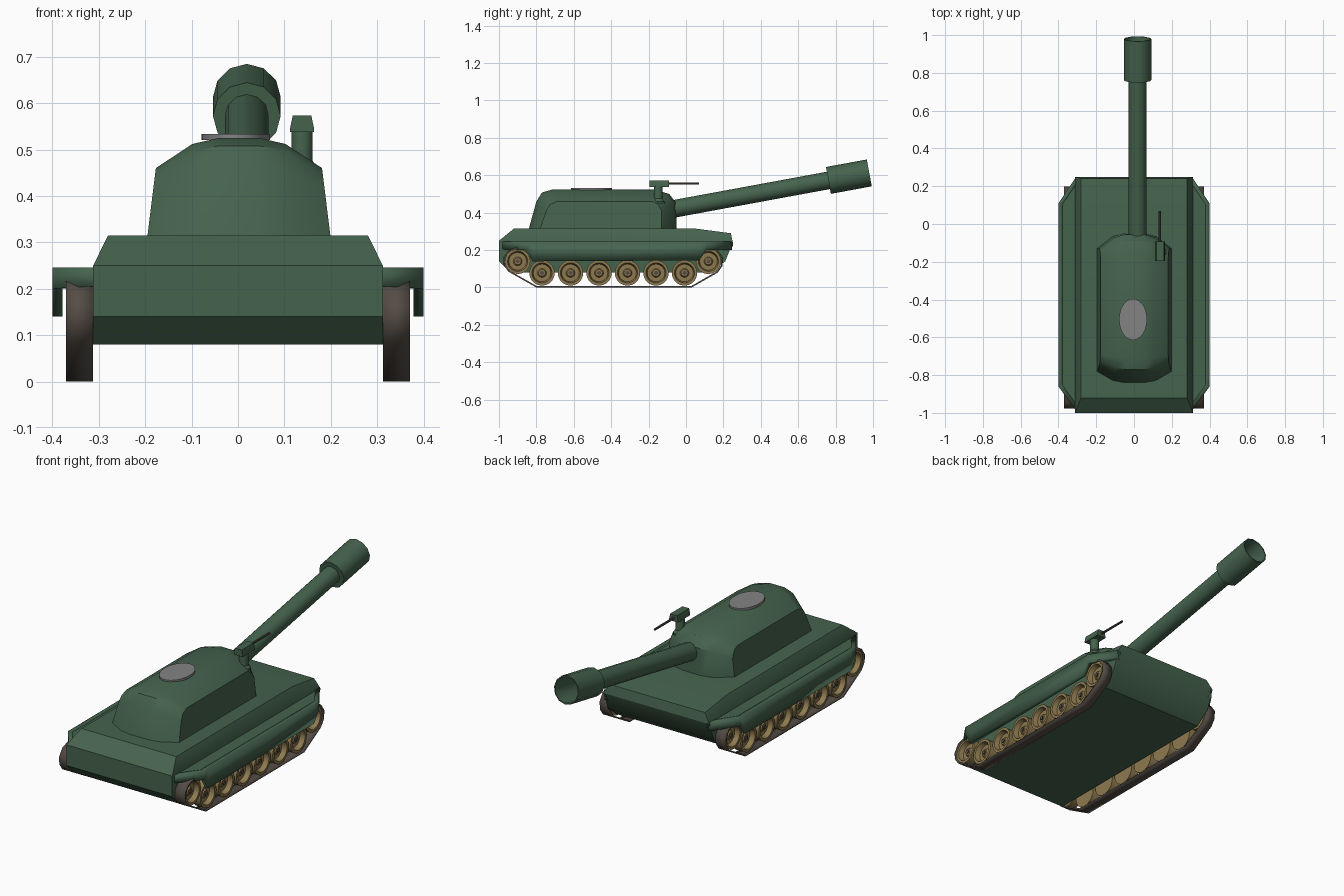
import bpy, bmesh, math
from mathutils import Matrix, Vector

if "Cube" in bpy.data.objects:
    bpy.data.objects.remove(bpy.data.objects["Cube"])


def material(name, rgb):
    m = bpy.data.materials.new(name)
    m.use_nodes = True
    m.diffuse_color = (*rgb, 1)
    m.node_tree.nodes["Principled BSDF"].inputs["Base Color"].default_value = (*rgb, 1)
    return m


GREEN = material("army_green", (0.06, 0.125, 0.075))
TAN = material("wheel_tan", (0.27, 0.195, 0.08))
DARK = material("track_brown", (0.09, 0.073, 0.06))
GREY = material("hatch_grey", (0.23, 0.23, 0.23))


def finish(name, bm, mat, mirror=False, thickness=0, recalc=True):
    if recalc:
        bmesh.ops.recalc_face_normals(bm, faces=bm.faces)
    mesh = bpy.data.meshes.new(name)
    bm.to_mesh(mesh)
    bm.free()
    mesh.materials.append(mat)
    ob = bpy.data.objects.new(name, mesh)
    bpy.context.collection.objects.link(ob)
    bpy.ops.object.select_all(action="DESELECT")
    ob.select_set(True)
    bpy.context.view_layer.objects.active = ob
    bpy.ops.object.shade_smooth_by_angle(angle=math.radians(33))
    if thickness:
        s = ob.modifiers.new("Thickness", "SOLIDIFY")
        s.thickness, s.offset = thickness, -1
    if mirror:
        ob.modifiers.new("Mirror", "MIRROR")
    return ob


def loft(name, rings, mat, **kw):
    """Skin matching even-sided rings and cap both ends with quad strips."""
    bm = bmesh.new()
    rows = [[bm.verts.new(p) for p in r] for r in rings]
    n = len(rows[0])
    for a, b in zip(rows, rows[1:]):
        for i in range(n):
            j = (i + 1) % n
            bm.faces.new((a[i], a[j], b[j], b[i]))
    for r in (rows[0], rows[-1]):
        for k in range(n // 2 - 1):
            bm.faces.new((r[1 + k], r[-k % n], r[-k - 1], r[2 + k]))
    return finish(name, bm, mat, **kw)


def ribbon(name, low, high, mat, thickness, closed=False):
    """Mirrored band between two rows of points."""
    bm = bmesh.new()
    a = [bm.verts.new(p) for p in low]
    b = [bm.verts.new(p) for p in high]
    for i in range(len(a) - (not closed)):
        j = (i + 1) % len(a)
        bm.faces.new((a[i], a[j], b[j], b[i]))
    return finish(name, bm, mat, mirror=True, thickness=thickness, recalc=False)


def lathe(name, profile, origin, axis, mat, steps=20, stretch=1, **kw):
    """Revolve (radius, distance) pairs around an axis through the origin point."""
    bm = bmesh.new()
    vs = [bm.verts.new((r, 0, h)) for r, h in profile]
    edges = [bm.edges.new(p) for p in zip(vs, vs[1:])]
    bmesh.ops.spin(bm, geom=vs + edges, cent=(0, 0, 0), axis=(0, 0, 1),
                   angle=math.tau, steps=steps)
    bmesh.ops.remove_doubles(bm, verts=bm.verts, dist=1e-4)
    turn = Vector((0, 0, 1)).rotation_difference(Vector(axis)).to_matrix().to_4x4()
    bm.transform(Matrix.Translation(origin) @ turn @ Matrix.Diagonal((1, stretch, 1, 1)))
    return finish(name, bm, mat, **kw)


# Hull: horizontal rings, with the deck dipping at the +y end
def hull_ring(w, y0, y1, z, z_end):
    return [(-w, y0, z), (w, y0, z), (w, 0.05, z),
            (w, y1, z_end), (-w, y1, z_end), (-w, 0.05, z)]


loft("hull", [hull_ring(0.312, -0.94, 0.13, 0.08, 0.08),
              hull_ring(0.312, -1.0, 0.21, 0.14, 0.14),
              hull_ring(0.312, -1.0, 0.25, 0.25, 0.24),
              hull_ring(0.28, -0.92, 0.24, 0.315, 0.29)], GREEN)

# Fenders and hanging skirts
outline = [(0.3, -0.99), (0.398, -0.86), (0.398, 0.11), (0.3, 0.25)]
loft("fenders", [[(x, y, z) for x, y in outline] for z in (0.22, 0.244)],
     GREEN, mirror=True)
skirt = [(0.31, -0.985, 0.205), (0.4, -0.86, 0.2), (0.4, -0.82, 0.14),
         (0.4, 0.07, 0.145), (0.4, 0.11, 0.2), (0.31, 0.245, 0.2)]
ribbon("skirts", skirt, [(x, y, 0.246) for x, y, z in skirt], GREEN, 0.022)

# Turret: side profile blended from the flat cheeks to the middle
cheek = [(-0.78, 0.315), (-0.745, 0.415), (-0.725, 0.445), (-0.69, 0.46),
         (-0.18, 0.46), (-0.15, 0.445), (-0.13, 0.41), (-0.13, 0.315)]
middle = [(-0.84, 0.315), (-0.8, 0.46), (-0.77, 0.508), (-0.71, 0.525),
          (-0.17, 0.525), (-0.09, 0.5), (-0.055, 0.455), (-0.05, 0.315)]
rings = []
for s, t in ((-1, 1), (-0.58, 0.2), (-0.25, 0), (0.25, 0), (0.58, 0.2), (1, 1)):
    ring = []
    for c, m in zip(cheek, middle):
        y, z = (m[i] + (c[i] - m[i]) * t for i in (0, 1))
        ring.append((0.002 + s * (0.197 - 0.124 * (z - 0.315)), y, z))
    rings.append(ring)
loft("turret", rings, GREEN)

# Oval roof hatch
lathe("hatch", [(0, 0), (0.074, 0), (0.074, 0.013), (0, 0.013)],
      (-0.005, -0.505, 0.52), (0, 0, 1), GREY, steps=28, stretch=1.48)

# Main gun with a hollow muzzle sleeve
aim = Vector((0, 1, 0.184)).normalized()
base = Vector((0.019, -0.1, 0.414))
lathe("gun_barrel", [(0, 0), (0.047, 0), (0.047, 0.885), (0, 0.885)],
      base, aim, GREEN, steps=12)
lathe("muzzle_sleeve", [(0, 0.876), (0.073, 0.876), (0.073, 1.098),
                        (0.067, 1.098), (0.06, 0.9), (0, 0.9)],
      base, aim, GREEN, steps=12)

# Roof machine gun
lathe("gun_post", [(0, 0), (0.034, 0), (0.034, 0.01), (0.023, 0.025), (0.023, 0.095), (0, 0.095)],
      (0.138, -0.148, 0.45), (0, 0, 1), GREEN, steps=12)
loft("gun_receiver", [[(0.138 - w, -0.195, z), (0.138 + w, -0.195, z),
                       (0.138 + w, -0.092, z), (0.138 - w, -0.092, z)]
                      for w, z in ((0.026, 0.538), (0.026, 0.545), (0.02, 0.573))], GREEN)
lathe("small_gun_barrel", [(0, 0), (0.006, 0), (0.006, 0.18), (0, 0.18)],
      (0.136, -0.11, 0.556), (0, 1, 0), DARK, steps=8)

# Wheels: dished discs with a small dark axle cap
wheel = [(0, 0), (0.068, 0), (0.068, 0.046), (0.054, 0.046), (0.047, 0.02),
         (0.024, 0.02), (0.018, 0.03), (0, 0.03)]
places = [(-0.77 + 0.1524 * i, 0.078) for i in range(6)] + [(-0.9, 0.14), (0.12, 0.14)]
for i, (y, z) in enumerate(places, 1):
    lathe(f"wheel_pair_{i}", wheel, (0.318, y, z), (1, 0, 0), TAN, mirror=True)
    lathe(f"axle_caps_{i}", [(0, 0), (0.011, 0), (0.011, 0.012), (0, 0.012)],
          (0.342, y, z), (1, 0, 0), DARK, steps=10, mirror=True)

# Tracks: thin closed belts around the wheels
belt = [(-0.8, 0), (0.03, 0), (0.17, 0.08), (0.195, 0.115), (0.198, 0.16), (0.17, 0.2),
        (0.12, 0.217), (-0.9, 0.217), (-0.95, 0.2), (-0.978, 0.16), (-0.975, 0.12), (-0.95, 0.085)]
ribbon("tracks", [(0.312, y, z) for y, z in belt], [(0.371, y, z) for y, z in belt],
       DARK, 0.008, closed=True)
